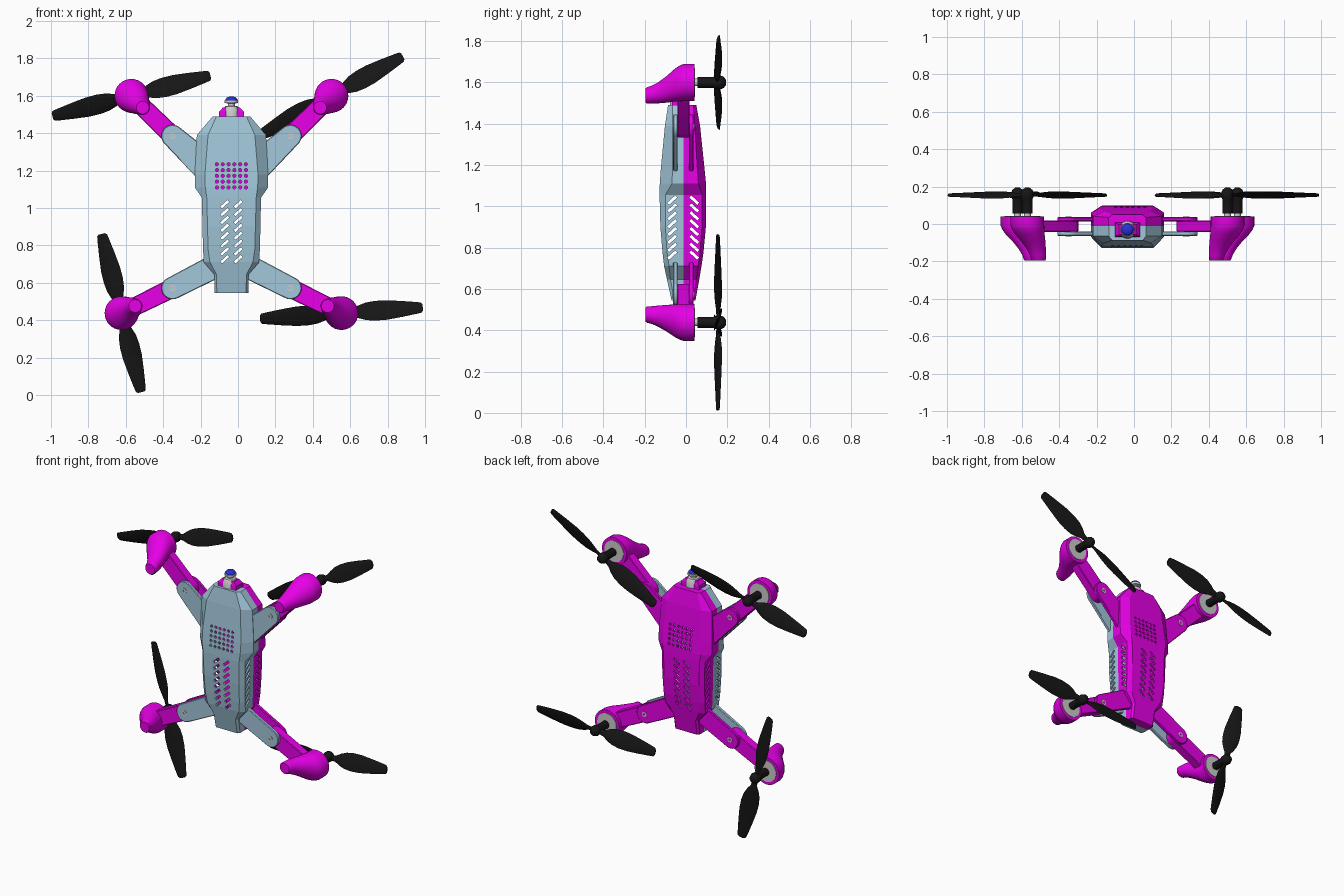
import bpy, bmesh, math
from math import sin, cos, pi, radians
from mathutils import Vector, Matrix

if "Cube" in bpy.data.objects:
    bpy.data.objects.remove(bpy.data.objects["Cube"])

CX = -0.035      # symmetry line of the frame
SPLIT = -0.012   # seam between front and back shells


def material(name, col):
    m = bpy.data.materials.new(name)
    m.diffuse_color = (*col, 1)
    m.use_nodes = True
    m.node_tree.nodes["Principled BSDF"].inputs["Base Color"].default_value = m.diffuse_color
    return m


BLUE = material("light_blue", (0.36, 0.57, 0.70))
MAG = material("magenta", (0.80, 0.0, 0.80))
BLACK = material("black", (0.008, 0.008, 0.008))
LENS = material("lens_blue", (0.02, 0.03, 0.75))


def finish(bm, name, mat=None, smooth=None):
    bmesh.ops.recalc_face_normals(bm, faces=bm.faces)
    me = bpy.data.meshes.new(name)
    bm.to_mesh(me)
    bm.free()
    ob = bpy.data.objects.new(name, me)
    bpy.context.collection.objects.link(ob)
    if mat:
        me.materials.append(mat)
    if smooth:
        bpy.context.view_layer.objects.active = ob
        bpy.ops.object.select_all(action='DESELECT')
        ob.select_set(True)
        bpy.ops.object.shade_smooth_by_angle(angle=radians(smooth))
    return ob


def add_loft(bm, rings):
    vs = [[bm.verts.new(p) for p in r] for r in rings]
    n = len(vs[0])
    for a, b in zip(vs, vs[1:]):
        for i in range(n):
            bm.faces.new((a[i], a[(i + 1) % n], b[(i + 1) % n], b[i]))
    bm.faces.new(vs[0])
    bm.faces.new(vs[-1])


def loft(name, rings, mat=None, smooth=None):
    bm = bmesh.new()
    add_loft(bm, rings)
    return finish(bm, name, mat, smooth)


def ring_y(x, y, z, r, n=32):
    return [(x + r * cos(2 * pi * i / n), y, z + r * sin(2 * pi * i / n)) for i in range(n)]


def ring_z(x, y, z, r, n=24):
    return [(x + r * cos(2 * pi * i / n), y + r * sin(2 * pi * i / n), z) for i in range(n)]


def plate(name, outline, y0, y1, mat):
    ob = loft(name, [[(x, y, z) for x, z in outline] for y in (y0, y1)], mat, 30)
    b = ob.modifiers.new("bevel", 'BEVEL')
    b.width, b.segments = 0.004, 1
    return ob


def arc(c, r, mid, n=14):
    return [(c[0] + r * cos(mid - pi / 2 + pi * i / n), c[1] + r * sin(mid - pi / 2 + pi * i / n))
            for i in range(n + 1)]


# body shells: z, half width, front y, front side edge, back y, back side edge, flat half width
SECTIONS = [
    (1.49, 0.100, -0.087, -0.065, 0.050, 0.035, 0.080),
    (1.39, 0.185, -0.102, -0.065, 0.068, 0.042, 0.125),
    (1.18, 0.196, -0.122, -0.065, 0.090, 0.055, 0.142),
    (1.11, 0.196, -0.127, -0.068, 0.097, 0.060, 0.140),
    (1.055, 0.158, -0.128, -0.100, 0.098, 0.078, 0.132),
    (0.90, 0.155, -0.124, -0.100, 0.096, 0.077, 0.128),
    (0.78, 0.152, -0.114, -0.092, 0.085, 0.068, 0.125),
    (0.71, 0.148, -0.106, -0.082, 0.075, 0.058, 0.115),
    (0.645, 0.092, -0.092, -0.075, 0.064, 0.050, 0.080),
    (0.545, 0.090, -0.070, -0.056, 0.046, 0.034, 0.078),
]


def cutter(name, back):
    bm = bmesh.new()
    s = 1 if back else -1
    y0, y1 = s * 0.045 if back else -0.065, s * 0.17
    off = 0.015 if back else 0
    for i in range(6):                      # speaker dots
        for j in range(5):
            x, z = CX + (i - 2.5) * 0.031 + off, 1.172 + (j - 2) * 0.031 + off
            add_loft(bm, [ring_y(x, y0, z, 0.009, 8), ring_y(x, y1, z, 0.009, 8)])
    slot = [(-0.026, -0.007), (0.026, -0.007), (0.026, 0.007), (-0.026, 0.007)]
    for k in range(8):                      # slanted vents
        for cx in (-0.036, 0.036):
            p = [Matrix.Rotation(radians(42), 2) @ Vector(q) for q in slot]
            add_loft(bm, [[(CX + cx + q.x, y, 1.02 - 0.042 * k + q.y) for q in p] for y in (y0, y1)])
        yc = 0.040 if back else -0.067
        for sx in (-1, 1):
            p = [Matrix.Rotation(radians(-42 * s), 2) @ Vector(q) for q in slot]
            add_loft(bm, [[(CX + sx * x, yc + q.x, 1.03 - 0.038 * k + q.y) for q in p]
                          for x in (0.12, 0.22)])
    ob = finish(bm, name)
    ob.hide_render = True
    ob.hide_viewport = False
    ob.display_type = 'WIRE'
    return ob


for back in (False, True):
    bm = bmesh.new()
    add_loft(bm, [[(CX + x, y, z) for x, y in
                   ((-fl, f), (fl, f), (w, fs), (w, bs), (fl, b), (-fl, b), (-w, bs), (-w, fs))]
                  for z, w, f, fs, b, bs, fl in SECTIONS])
    bmesh.ops.recalc_face_normals(bm, faces=bm.faces)
    bmesh.ops.bisect_plane(bm, geom=bm.verts[:] + bm.edges[:] + bm.faces[:], plane_co=(0, SPLIT, 0),
                           plane_no=(0, 1, 0), clear_inner=back, clear_outer=not back)
    name = "back_shell" if back else "front_shell"
    shell = finish(bm, name, MAG if back else BLUE)
    m = shell.modifiers.new("wall", 'SOLIDIFY')
    m.thickness, m.offset = 0.012, -1
    m = shell.modifiers.new("vents", 'BOOLEAN')
    m.operation, m.solver, m.object = 'DIFFERENCE', 'EXACT', cutter(name + "_vent_cutter", back)

# pod taper towards the foot: y, radius, shift from motor centre to foot centre
POD = [(0.040, 0.090, 0), (-0.010, 0.090, 0), (-0.030, 0.087, 0.08), (-0.055, 0.079, 0.22),
       (-0.095, 0.064, 0.54), (-0.135, 0.051, 0.80), (-0.165, 0.043, 0.93), (-0.190, 0.039, 1),
       (-0.196, 0.034, 1)]
# propeller: distance from hub, half chord
BLADE = [(0.02, 0.014), (0.06, 0.020), (0.09, 0.036), (0.13, 0.050), (0.18, 0.056), (0.24, 0.055),
         (0.32, 0.045), (0.40, 0.033), (0.428, 0.028), (0.436, 0.018)]


def propeller(name, x, z, deg):
    d = radians(deg)
    ux, uz = cos(d), sin(d)
    rings = []
    for u, c in [(-u, c) for u, c in reversed(BLADE)] + BLADE:
        tw = math.copysign(radians(24 - 22 * abs(u)), u)
        ring = []
        for i in range(10):
            a = 2 * pi * i / 10
            v, h = c * cos(a), 0.006 * sin(a)
            v, h = v * cos(tw) - h * sin(tw), v * sin(tw) + h * cos(tw)
            ring.append((x + u * ux - v * uz, 0.155 + h, z + u * uz + v * ux))
        rings.append(ring)
    loft(name, rings, BLACK, 40)


# arms: name, side, hinge z, motor (dx, z), foot (dx, z), bracket roots (dx, z), propeller angle
ARMS = [
    ("upper_left", -1, 1.385, (0.535, 1.60), (0.475, 1.537), ((0.139, 1.112), (0.09, 1.283)), 14.5),
    ("upper_right", 1, 1.385, (0.535, 1.60), (0.475, 1.537), ((0.139, 1.112), (0.09, 1.283)), 29),
    ("lower_left", -1, 0.572, (0.588, 0.438), (0.515, 0.476), ((0.06, 0.63), (0.09, 0.76)), 104),
    ("lower_right", 1, 0.572, (0.588, 0.438), (0.515, 0.476), ((0.06, 0.63), (0.09, 0.76)), 4),
]
for name, s, hz, motor, foot, roots, deg in ARMS:
    def flip(pts):
        return [(CX + s * x, z) for x, z in pts]
    h = Vector((0.315, hz))
    # folding brackets on both faces
    d = h - (Vector(roots[0]) + Vector(roots[1])) / 2
    out = arc(h, 0.06, math.atan2(d.y, d.x))
    lo, hi = sorted(roots, key=lambda p: p[1])
    out = flip(out + [hi, lo])
    plate(name + "_front_bracket", out, -0.063, -0.040, BLUE)
    plate(name + "_back_bracket", out, 0.014, 0.037, MAG)
    # arm beam
    d = Vector(motor) - h
    ang = math.atan2(d.y, d.x)
    plate(name + "_arm", flip(arc(h, 0.052, ang + pi) + arc(motor, 0.048, ang)), -0.042, 0.018, MAG)
    hx = CX + s * 0.315
    loft(name + "_hinge_pin", [ring_y(hx, y, hz, r, 16) for y, r in
                               ((-0.060, 0.008), (-0.066, 0.008), (-0.066, 0.017), (0.040, 0.017),
                                (0.040, 0.008), (0.034, 0.008))], None, 30)
    # motor pod with foot
    (mx, mz), (fx, fz) = flip([motor, foot])
    loft(name + "_motor_pod", [ring_y(mx + (fx - mx) * t, y, mz + (fz - mz) * t, r)
                               for y, r, t in POD], MAG, 40)
    loft(name + "_motor", [ring_y(mx, y, mz, r) for y, r in
                           ((0.02, 0.07), (0.044, 0.07), (0.044, 0.018), (0.06, 0.018))], None, 30)
    # propeller and hub
    loft(name + "_hub", [ring_y(mx, y, mz, r, 20) for y, r in
                         ((0.055, 0.026), (0.130, 0.026), (0.142, 0.032), (0.165, 0.034),
                          (0.183, 0.027), (0.194, 0.012))], BLACK, 50)
    propeller(name + "_propeller", mx, mz, deg)

# sensor on the nose
AY = -0.03
loft("sensor_base", [[(CX + sx * w, AY + sy * d, z) for sx, sy in
                      ((-1, -1), (1, -1), (1, 1), (-1, 1))]
                     for z, w, d in ((1.47, 0.066, 0.040), (1.515, 0.066, 0.036), (1.538, 0.045, 0.026))], MAG)
loft("sensor_collar", [ring_z(CX, AY, z, r) for z, r in
                       ((1.48, 0.048), (1.525, 0.046), (1.544, 0.034), (1.546, 0.018), (1.558, 0.018),
                        (1.562, 0.036), (1.574, 0.036), (1.576, 0.030))], None, 30)
loft("sensor_lens", [ring_z(CX, AY, z, r) for z, r in
                     ((1.572, 0.031), (1.582, 0.032), (1.591, 0.024), (1.596, 0.010))], LENS, 60)
